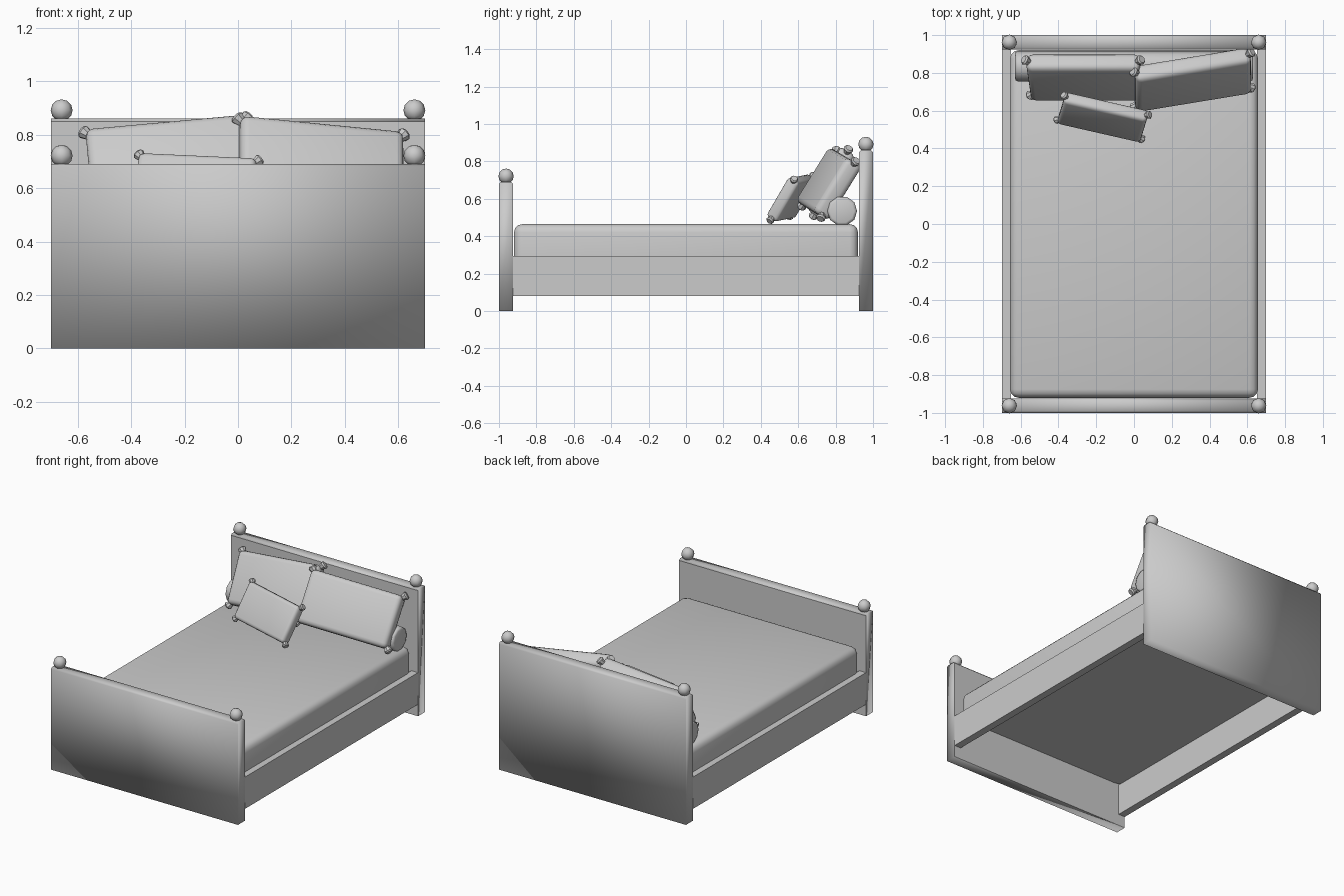
import bpy, bmesh, math
from mathutils import Matrix, Vector

cube = bpy.data.objects.get("Cube")
if cube:
    bpy.data.objects.remove(cube, do_unlink=True)

grey = bpy.data.materials.new("plain_grey")
grey.use_nodes = True
grey.diffuse_color = (0.6, 0.6, 0.6, 1)
grey.node_tree.nodes["Principled BSDF"].inputs["Base Color"].default_value = (0.6, 0.6, 0.6, 1)


def make(name, bm, matrix=Matrix(), angle=None):
    """Turn a bmesh into an object; angle sets smooth shading by angle."""
    mesh = bpy.data.meshes.new(name)
    bmesh.ops.recalc_face_normals(bm, faces=bm.faces)
    bm.to_mesh(mesh)
    bm.free()
    mesh.materials.append(grey)
    obj = bpy.data.objects.new(name, mesh)
    bpy.context.collection.objects.link(obj)
    obj.matrix_world = matrix
    if angle:
        bpy.ops.object.select_all(action='DESELECT')
        obj.select_set(True)
        bpy.context.view_layer.objects.active = obj
        bpy.ops.object.shade_smooth_by_angle(angle=math.radians(angle))
    return obj


def box(lo, hi):
    lo, hi = Vector(lo), Vector(hi)
    bm = bmesh.new()
    bmesh.ops.create_cube(bm, size=1, matrix=Matrix.Translation((lo + hi) / 2)
                          @ Matrix.Diagonal((*(hi - lo), 1)))
    return bm


def bevel(bm, edges, width, segments):
    bmesh.ops.bevel(bm, geom=edges, offset=width, segments=segments,
                    profile=0.5, affect='EDGES')


# Head and foot boards: softly shaded outside, flat inside, with corner balls
for name, side, top in (("footboard", -1, 0.69), ("headboard", 1, 0.86)):
    ys = sorted((side * 0.925, side))
    bm = box((-0.7, ys[0], 0), (0.7, ys[1], top))
    long_top = [e for e in bm.edges if all(v.co.z > top - 0.01 for v in e.verts)
                and abs(e.verts[0].co.x - e.verts[1].co.x) > 1]
    bevel(bm, long_top, 0.01, 1)
    bm.normal_update()
    for f in bm.faces:
        inner = f.normal.y * side < -0.9
        f.smooth = not inner
        if inner:
            for e in f.edges:
                e.smooth = False
    make(name, bm)
    for x, label in ((-0.66, "right"), (0.66, "left")):
        bm = bmesh.new()
        bmesh.ops.create_uvsphere(bm, u_segments=8, v_segments=6, radius=0.041)
        make(f"{name}_ball_{label}", bm,
             Matrix.Translation((x, side * 0.962, top + 0.031)), 60)

# Side rails
for side, label in ((-1, "right"), (1, "left")):
    xs = sorted((side * 0.65, side * 0.7))
    make(f"side_rail_{label}", box((xs[0], -0.925, 0.08), (xs[1], 0.925, 0.295)))

# Mattress, rounded everywhere but its underside
bm = box((-0.657, -0.92, 0.293), (0.657, 0.92, 0.465))
bevel(bm, [e for e in bm.edges if max(v.co.z for v in e.verts) > 0.4], 0.045, 3)
make("mattress", bm, angle=40)

# Bolster along the headboard
bm = bmesh.new()
bmesh.ops.create_cone(bm, cap_ends=True, segments=10, radius1=0.08, radius2=0.08, depth=1.26)
bevel(bm, [e for e in bm.edges if abs(e.verts[0].co.z - e.verts[1].co.z) < 0.01], 0.015, 2)
make("bolster", bm, Matrix.Translation((0, 0.835, 0.535))
     @ Matrix.Rotation(math.pi / 2, 4, 'Y'), 50)


def pillow(name, centre, across, up, thick, tuft):
    """Rounded cushion with a flared tuft on each corner."""
    u, v = Vector(across), Vector(up)
    w, h = u.length / 2, v.length / 2
    u.normalize()
    n = u.cross(v).normalized()
    v = n.cross(u)
    frame = Matrix.Translation(centre) @ Matrix((u, v, n)).transposed().to_4x4()
    bm = box((-w, -h, -thick / 2), (w, h, thick / 2))
    bevel(bm, bm.edges[:], thick * 0.3, 3)
    make(name, bm, frame, 50)
    for i, (sx, sy) in enumerate(((-1, -1), (1, -1), (1, 1), (-1, 1))):
        bm = bmesh.new()
        bmesh.ops.create_cone(bm, cap_ends=True, segments=8, radius1=tuft * 0.55,
                              radius2=tuft, depth=tuft * 1.3)
        rim = [e for e in bm.edges if all(p.co.z > 0 for p in e.verts)]
        bevel(bm, rim, tuft * 0.3, 1)
        aim = Vector((sx, sy, 0)).to_track_quat('Z', 'Y').to_matrix().to_4x4()
        make(f"{name}_tuft_{i + 1}", bm,
             frame @ Matrix.Translation((sx * w, sy * h, 0)) @ aim, 40)


pillow("large_pillow_right", (-0.257, 0.775, 0.687), (0.6, 0, 0.055), (-0.027, 0.18, 0.29), 0.1, 0.03)
pillow("large_pillow_left", (0.31, 0.763, 0.68), (0.61, 0.10, -0.06), (0, 0.18, 0.29), 0.1, 0.03)
pillow("small_pillow", (-0.165, 0.565, 0.605), (0.44, -0.10, -0.02), (0.05, 0.12, 0.21), 0.07, 0.025)
